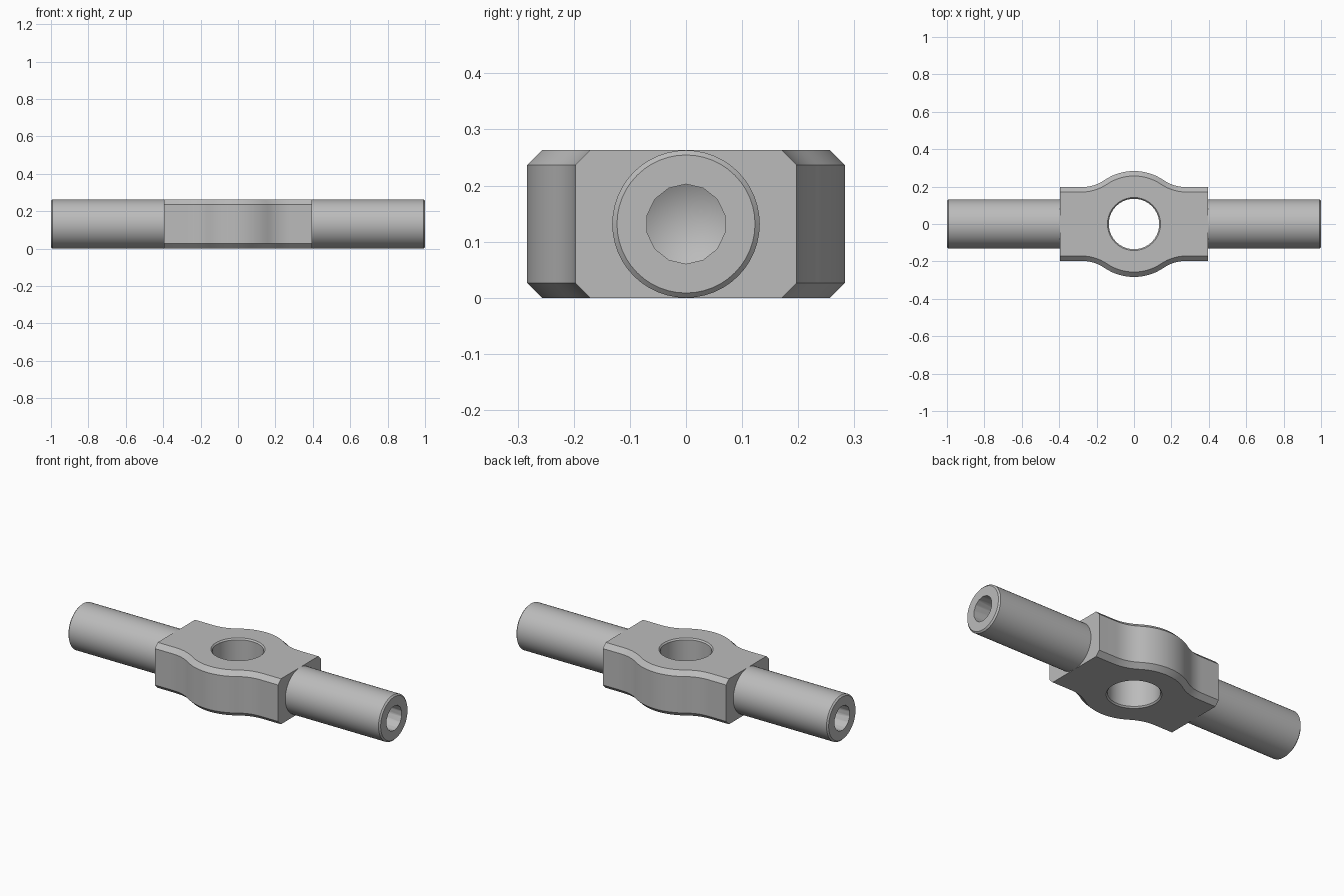
import bpy, bmesh, math
from mathutils import Matrix, Vector

if "Cube" in bpy.data.objects:
    bpy.data.objects.remove(bpy.data.objects["Cube"])

HEIGHT = 0.263
MID = HEIGHT / 2
BLOCK_END = 0.395
FLAT = 0.197        # half width of the block ends
BULGE = 0.283       # radius of the central boss
BEVEL = 0.026

steel = bpy.data.materials.new("grey_steel")
steel.use_nodes = True
grey = (0.5, 0.5, 0.5, 1)
steel.diffuse_color = grey
steel.node_tree.nodes["Principled BSDF"].inputs["Base Color"].default_value = grey


def make_object(name, bm):
    bmesh.ops.recalc_face_normals(bm, faces=bm.faces)
    mesh = bpy.data.meshes.new(name)
    bm.to_mesh(mesh)
    bm.free()
    mesh.materials.append(steel)
    obj = bpy.data.objects.new(name, mesh)
    bpy.context.collection.objects.link(obj)
    return obj


def lathe(name, profile, sides, matrix):
    """Closed solid turned about its own z axis from (radius, z) points."""
    bm = bmesh.new()
    verts = [bm.verts.new((r, 0, z)) for r, z in profile]
    edges = [bm.edges.new(pair) for pair in zip(verts, verts[1:])]
    bmesh.ops.spin(bm, geom=verts + edges, cent=(0, 0, 0), axis=(0, 0, 1),
                   angle=math.tau, steps=sides, use_merge=False)
    bmesh.ops.remove_doubles(bm, verts=bm.verts, dist=1e-5)
    bmesh.ops.transform(bm, matrix=matrix, verts=bm.verts)
    return make_object(name, bm)


def cut(obj, cutter):
    bpy.context.view_layer.objects.active = obj
    mod = obj.modifiers.new("bore", 'BOOLEAN')
    mod.operation = 'DIFFERENCE'
    mod.solver = 'EXACT'
    mod.object = cutter
    bpy.ops.object.modifier_apply(modifier=mod.name)
    bpy.data.objects.remove(cutter)


def outline(inset):
    """Block outline: flat ends blending through fillets into a round boss."""
    fillet = 0.216
    cx, cy = 0.28, FLAT + fillet
    boss, hollow = BULGE - inset, fillet + inset
    lean = math.atan2(cx, cy)
    right = [(boss * math.sin(lean * i / 7), boss * math.cos(lean * i / 7)) for i in range(8)]
    right += [(cx - hollow * math.sin(lean * (1 - i / 7)),
               cy - hollow * math.cos(lean * (1 - i / 7))) for i in range(1, 8)]
    right.append((BLOCK_END, FLAT - inset))
    half = [(-x, y) for x, y in reversed(right[1:])] + right
    return half + [(-x, -y) for x, y in half]


# Central block with chamfered long edges
bm = bmesh.new()
levels = [(0, BEVEL), (BEVEL, 0), (HEIGHT - BEVEL, 0), (HEIGHT, BEVEL)]
rings = [[bm.verts.new((x, y, z)) for x, y in outline(inset)] for z, inset in levels]
for low, high in zip(rings, rings[1:]):
    for i in range(len(low)):
        j = (i + 1) % len(low)
        bm.faces.new((low[i], low[j], high[j], high[i]))
bm.faces.new(rings[0])
bm.faces.new(rings[-1])
block = make_object("centre_block", bm)

# Through hole with small countersinks
R, RIM, LIP = 0.135, 0.142, 0.008
hole = [(0, -0.1), (RIM, -0.1), (RIM, 0), (R, LIP),
        (R, HEIGHT - LIP), (RIM, HEIGHT), (RIM, HEIGHT + 0.1), (0, HEIGHT + 0.1)]
cut(block, lathe("hole_cutter", hole, 40, Matrix()))

# Round arms with drilled ends
parts = [block]
arm = [(0, BLOCK_END - 0.01), (MID, BLOCK_END - 0.01), (MID, 0.992), (0.123, 1), (0, 1)]
drill = [(0, 0.6), (0.071, 0.64), (0.071, 1.1), (0, 1.1)]
for name, side in (("left_arm", 1), ("right_arm", -1)):
    place = Matrix.Translation(Vector((0, 0, MID))) @ Matrix.Rotation(side * math.pi / 2, 4, 'Y')
    rod = lathe(name, arm, 48, place)
    cut(rod, lathe("drill_cutter", drill, 14, place))
    parts.append(rod)

bpy.ops.object.select_all(action='DESELECT')
for obj in parts:
    obj.select_set(True)
bpy.context.view_layer.objects.active = block
bpy.ops.object.shade_smooth_by_angle(angle=math.radians(30))
